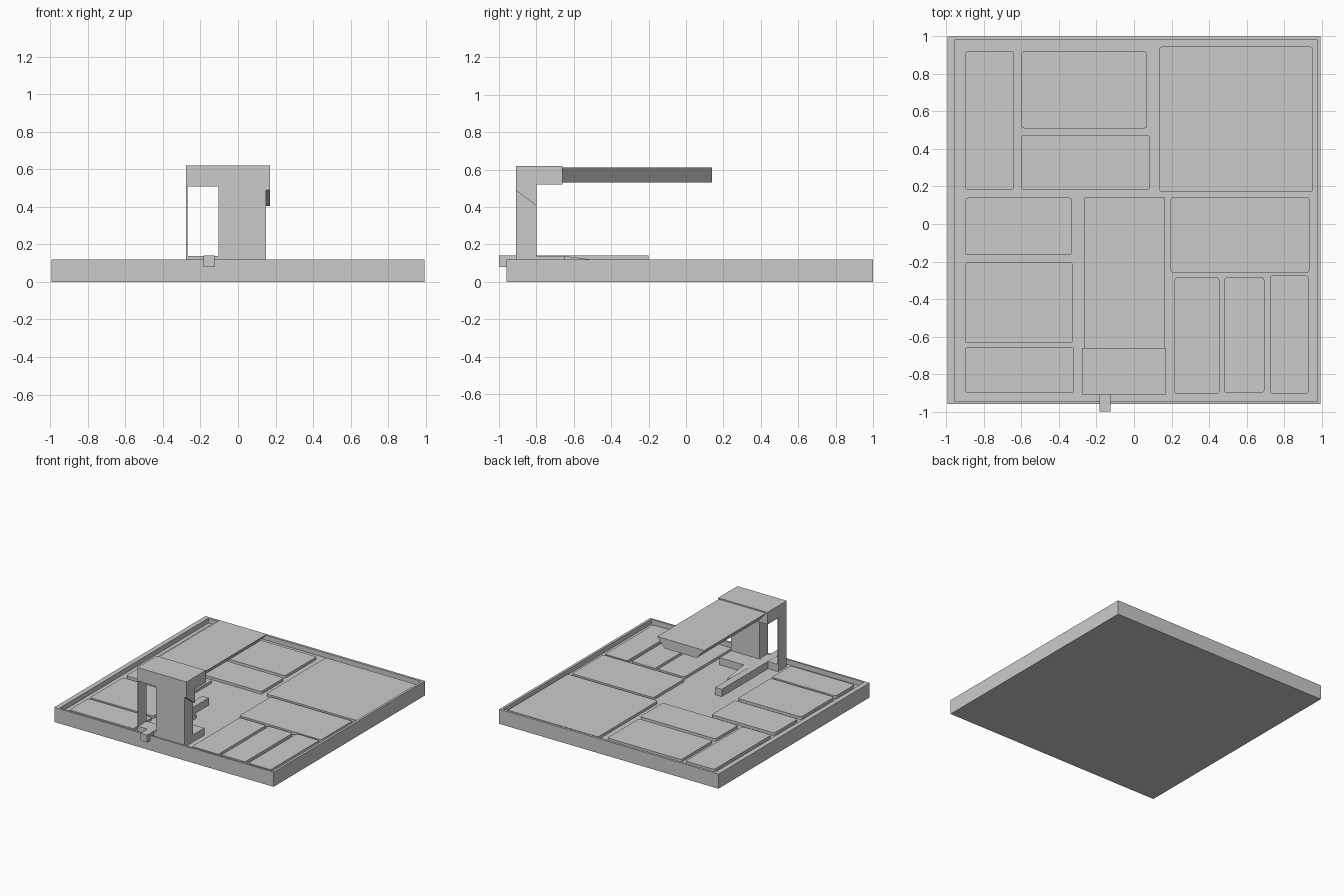
import bpy, bmesh, math
from mathutils import Vector

if "Cube" in bpy.data.objects:
    bpy.data.objects.remove(bpy.data.objects["Cube"])

FLOOR = 0.08


def add(name, bm):
    bmesh.ops.recalc_face_normals(bm, faces=bm.faces)
    me = bpy.data.meshes.new(name)
    bm.to_mesh(me)
    bm.free()
    ob = bpy.data.objects.new(name, me)
    bpy.context.collection.objects.link(ob)
    return ob


def prism(name, points, offset):
    """Extrude a closed polygon along an offset."""
    bm = bmesh.new()
    f = bm.faces.new([bm.verts.new(p) for p in points])
    r = bmesh.ops.extrude_face_region(bm, geom=[f], use_keep_orig=True)
    bmesh.ops.translate(bm, vec=Vector(offset),
                        verts=[v for v in r["geom"] if isinstance(v, bmesh.types.BMVert)])
    return add(name, bm)


def rect(x0, x1, y0, y1, z):
    return [(x0, y0, z), (x1, y0, z), (x1, y1, z), (x0, y1, z)]


def box(name, x0, x1, y0, y1, z0, z1):
    return prism(name, rect(x0, x1, y0, y1, z0), (0, 0, z1 - z0))


def rounded(x0, x1, y0, y1, z, r=0.015, n=3):
    pts = []
    corners = [(x1 - r, y1 - r), (x0 + r, y1 - r), (x0 + r, y0 + r), (x1 - r, y0 + r)]
    for q, (cx, cy) in enumerate(corners):
        for i in range(n + 1):
            a = math.pi / 2 * (q + i / n)
            pts.append((cx + r * math.cos(a), cy + r * math.sin(a), z))
    return pts


# Base tray with a raised rim
bm = bmesh.new()
loops = [[bm.verts.new(p) for p in rect(*r)] for r in (
    (-0.995, 0.995, -0.96, 1.0, 0), (-0.995, 0.995, -0.96, 1.0, 0.12),
    (-0.955, 0.975, -0.945, 0.98, 0.12), (-0.955, 0.975, -0.945, 0.98, FLOOR))]
bm.faces.new(loops[0])
bm.faces.new(loops[-1])
for a, b in zip(loops, loops[1:]):
    for i in range(4):
        j = (i + 1) % 4
        bm.faces.new((a[i], a[j], b[j], b[i]))
add("base_tray", bm)

# Raised rounded panels on the tray floor
panels = [
    (-0.90, -0.64, 0.18, 0.92), (-0.60, 0.07, 0.51, 0.92),
    (-0.60, 0.085, 0.18, 0.475), (0.135, 0.955, 0.17, 0.945),
    (-0.90, -0.33, -0.165, 0.14), (0.195, 0.935, -0.26, 0.145),
    (-0.90, -0.325, -0.635, -0.205), (-0.90, -0.32, -0.90, -0.655),
    (0.215, 0.455, -0.905, -0.285), (0.48, 0.695, -0.90, -0.285),
    (0.725, 0.93, -0.905, -0.275)]
for i, p in enumerate(panels):
    prism(f"floor_panel_{i + 1}", rounded(*p, FLOOR), (0, 0, 0.022))

# Gate: column, thin side wall, head block and sloped corbel
box("gate_column", -0.105, 0.15, -0.91, -0.80, FLOOR, 0.53)
box("gate_side_wall", -0.277, -0.270, -0.91, -0.80, FLOOR, 0.53)
box("gate_lintel", -0.277, -0.105, -0.91, -0.80, 0.51, 0.53)
box("gate_head", -0.277, 0.17, -0.91, -0.66, 0.52, 0.62)
prism("gate_corbel", [(0.15, -0.91, 0.53), (0.15, -0.91, 0.49),
                      (0.15, -0.80, 0.405), (0.15, -0.80, 0.53)], (0.02, 0, 0))

# Overhead slab with sides tapering towards the bottom
prism("overhead_slab", [(-0.265, -0.66, 0.61), (0.165, -0.66, 0.61),
                        (0.095, -0.66, 0.53), (-0.195, -0.66, 0.53)], (0, 0.80, 0))

# Walkway beam through the gate, landing and its ramp
box("walkway_beam", -0.185, -0.125, -1.0, -0.20, FLOOR, 0.14)
box("gate_sill", -0.277, -0.105, -0.91, -0.80, FLOOR, 0.139)
box("landing", -0.125, 0.15, -0.91, -0.65, FLOOR, 0.138)
prism("landing_ramp", [(-0.125, -0.65, FLOOR), (-0.125, -0.65, 0.138),
                       (-0.125, -0.44, 0.11), (-0.125, -0.44, FLOOR)], (0.055, 0, 0))
